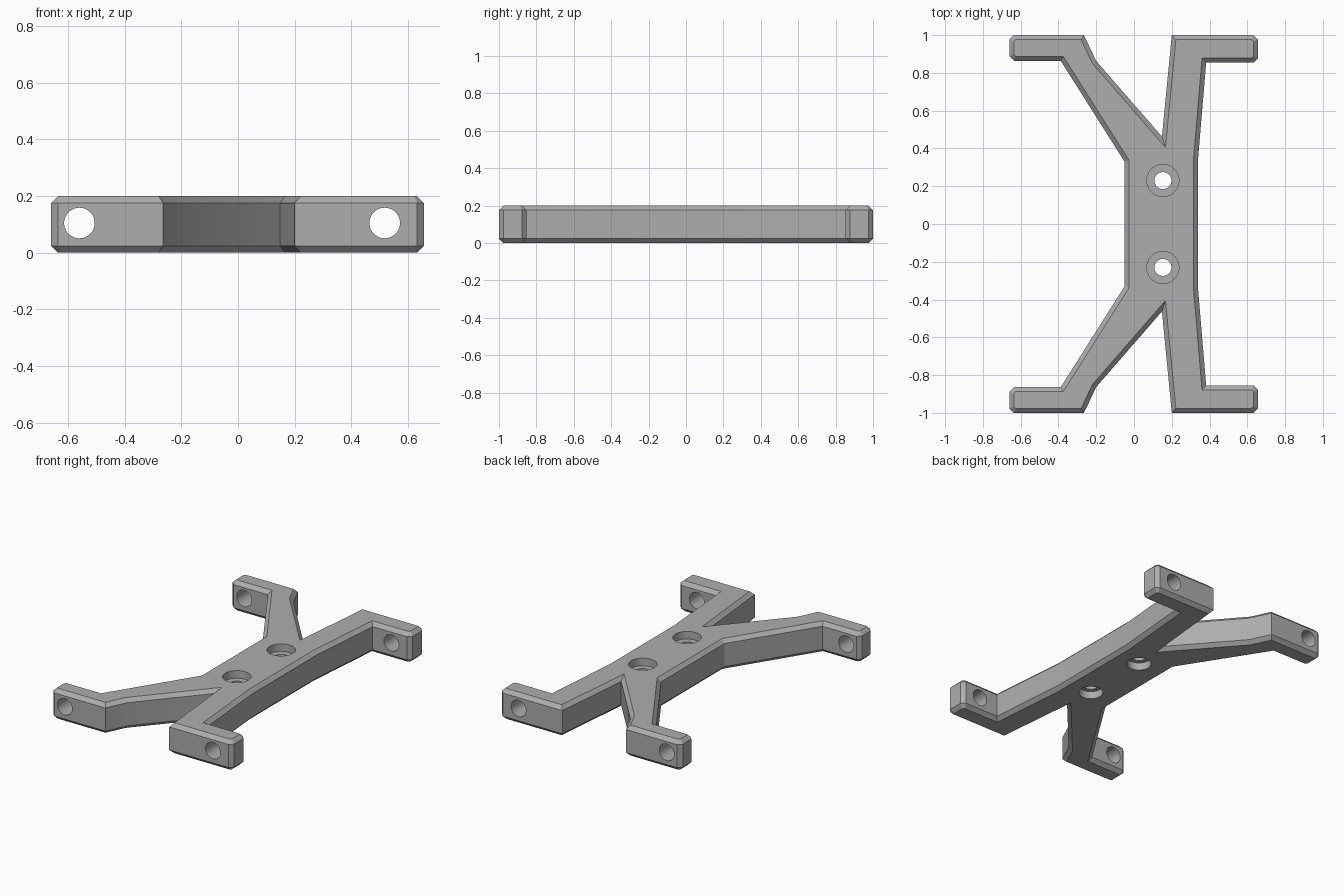
import bpy, bmesh, math
from mathutils import Vector, Matrix

cube = bpy.data.objects.get("Cube")
if cube:
    bpy.data.objects.remove(cube, do_unlink=True)

HEIGHT, CHAMFER = 0.2, 0.024

grey = bpy.data.materials.new("plain grey")
grey.use_nodes = True
grey.diffuse_color = (0.42, 0.42, 0.42, 1)
grey.node_tree.nodes["Principled BSDF"].inputs["Base Color"].default_value = (0.42, 0.42, 0.42, 1)


def make_object(name, bm):
    mesh = bpy.data.meshes.new(name)
    bmesh.ops.recalc_face_normals(bm, faces=bm.faces)
    bm.to_mesh(mesh)
    bm.free()
    mesh.materials.append(grey)
    obj = bpy.data.objects.new(name, mesh)
    bpy.context.collection.objects.link(obj)
    return obj


def inset(points, d):
    """Mitred inward offset of a counter-clockwise outline."""
    result = []
    for i, p in enumerate(points):
        a = (p - points[i - 1]).normalized()
        b = (points[(i + 1) % len(points)] - p).normalized()
        na, nb = Vector((-a.y, a.x)), Vector((-b.y, b.x))
        result.append(p + (na + nb) * d / (1 + na.dot(nb)))
    return result


# Back half of the outline, counter-clockwise; each foot tip has cut corners
c = CHAMFER
half = [(0.338, 0.33), (0.382, 0.854),
        (0.656 - c, 0.854), (0.656, 0.854 + c), (0.656, 1 - c), (0.656 - c, 1),
        (0.2, 1), (0.148, 0.463), (-0.2, 0.863), (-0.265, 1),
        (-0.66 + c, 1), (-0.66, 1 - c), (-0.66, 0.864 + c), (-0.66 + c, 0.864),
        (-0.388, 0.864), (-0.05, 0.33)]
outline = [Vector(p) for p in half] + [Vector((x, -y)) for x, y in reversed(half)]

# Bracket body with chamfered top and bottom rims
bm = bmesh.new()
rings = []
for z, d in ((0, c), (c, 0), (HEIGHT - c, 0), (HEIGHT, c)):
    rings.append([bm.verts.new((p.x, p.y, z)) for p in inset(outline, d)])
for low, high in zip(rings, rings[1:]):
    for i in range(len(low)):
        j = (i + 1) % len(low)
        bm.faces.new((low[i], low[j], high[j], high[i]))
bm.faces.new(rings[0])
bm.faces.new(rings[-1])
bracket = make_object("bracket_body", bm)


def cutter(name, x, y, z, radius, depth, along_y=False):
    bm = bmesh.new()
    turn = Matrix.Rotation(math.pi / 2, 4, "X") if along_y else Matrix()
    bmesh.ops.create_cone(bm, cap_ends=True, segments=48, radius1=radius, radius2=radius,
                          depth=depth, matrix=Matrix.Translation((x, y, z)) @ turn)
    obj = make_object(name, bm)
    obj.hide_render = True
    return obj


cutters = []
for y in (-0.23, 0.23):
    # Stepped mounting holes, recessed on both faces
    cutters.append(cutter("mount_hole", 0.153, y, 0.1, 0.045, 0.4))
    cutters.append(cutter("top_recess", 0.153, y, HEIGHT, 0.085, 0.1))
    cutters.append(cutter("bottom_recess", 0.153, y, 0, 0.074, 0.1))
for y in (-0.93, 0.93):
    # Cross holes through the feet
    for x in (-0.56, 0.518):
        cutters.append(cutter("foot_hole", x, y, 0.105, 0.054, 0.4, True))

for obj in cutters:
    mod = bracket.modifiers.new(obj.name, "BOOLEAN")
    mod.operation, mod.solver, mod.object = "DIFFERENCE", "EXACT", obj

# Bake the cuts and drop the cutters
bpy.context.view_layer.update()
evaluated = bracket.evaluated_get(bpy.context.evaluated_depsgraph_get())
cut_mesh = bpy.data.meshes.new_from_object(evaluated)
bracket.modifiers.clear()
bracket.data = cut_mesh
for obj in cutters:
    bpy.data.objects.remove(obj, do_unlink=True)

bpy.ops.object.select_all(action="DESELECT")
bracket.select_set(True)
bpy.context.view_layer.objects.active = bracket
bpy.ops.object.shade_smooth_by_angle(angle=math.radians(20))
